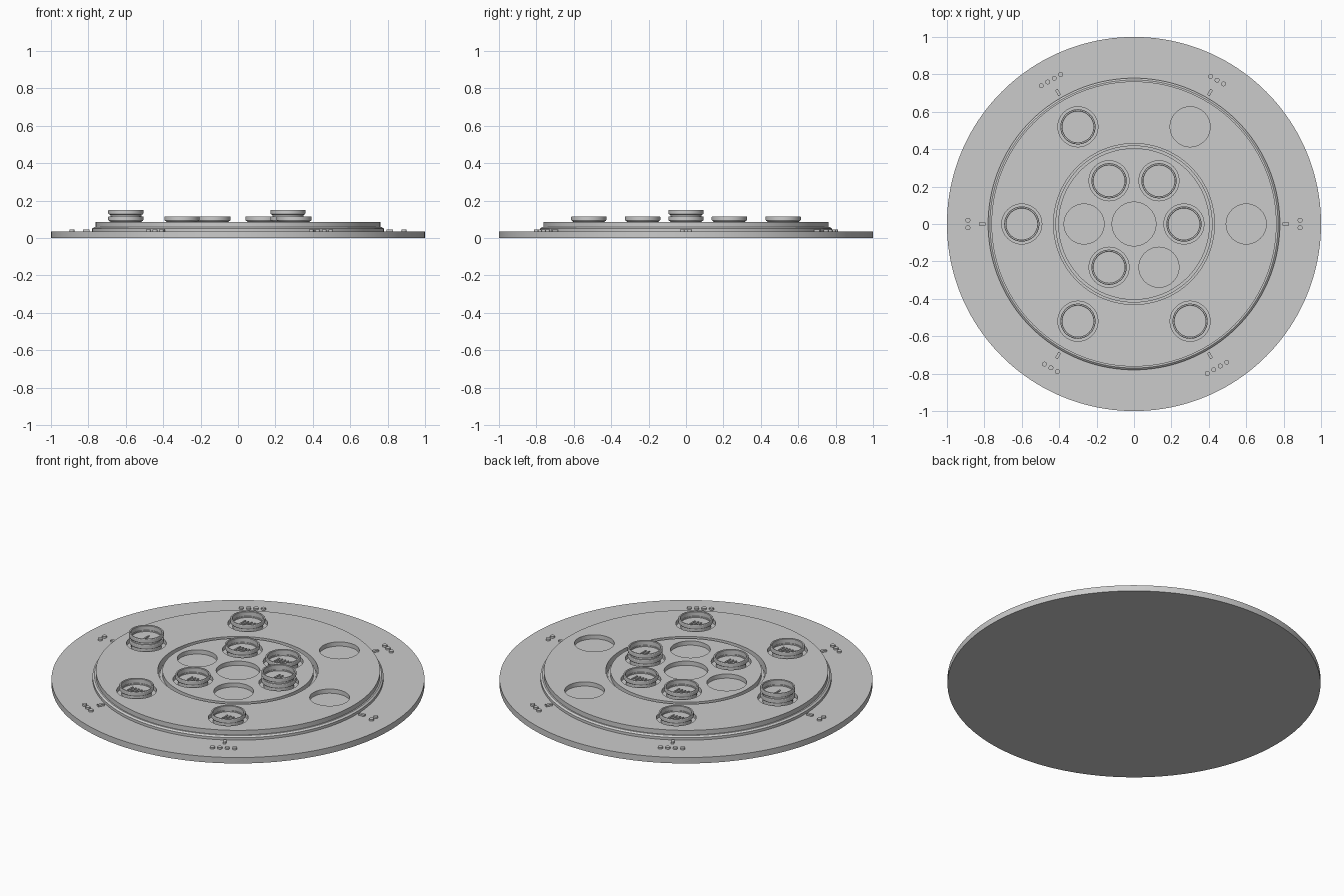
import bpy, bmesh, math
from mathutils import Matrix, Vector

cube = bpy.data.objects.get("Cube")
if cube:
    bpy.data.objects.remove(cube, do_unlink=True)

grey = bpy.data.materials.new("neutral grey")
grey.use_nodes = True
colour = (0.6, 0.6, 0.6, 1)
grey.diffuse_color = colour
grey.node_tree.nodes["Principled BSDF"].inputs["Base Color"].default_value = colour


def make_object(name, bm, smooth=True):
    bmesh.ops.recalc_face_normals(bm, faces=bm.faces)
    mesh = bpy.data.meshes.new(name)
    bm.to_mesh(mesh)
    bm.free()
    mesh.materials.append(grey)
    obj = bpy.data.objects.new(name, mesh)
    bpy.context.collection.objects.link(obj)
    if smooth:
        shade(obj)
    return obj


def activate(obj):
    bpy.ops.object.select_all(action='DESELECT')
    obj.select_set(True)
    bpy.context.view_layer.objects.active = obj


def shade(obj):
    activate(obj)
    bpy.ops.object.shade_smooth_by_angle(angle=math.radians(30))


def lathe(name, profile, steps, closed=False):
    """Spin an (r, z) profile about the z axis."""
    bm = bmesh.new()
    verts = [bm.verts.new((r, 0, z)) for r, z in profile]
    pairs = list(zip(verts, verts[1:]))
    if closed:
        pairs.append((verts[-1], verts[0]))
    edges = [bm.edges.new(p) for p in pairs]
    bmesh.ops.spin(bm, geom=verts + edges, cent=(0, 0, 0), axis=(0, 0, 1),
                   angle=math.tau, steps=steps, use_duplicate=False)
    bmesh.ops.remove_doubles(bm, verts=bm.verts, dist=1e-5)
    return make_object(name, bm)


def add_cylinder(bm, centre, radius, height, segments):
    bmesh.ops.create_cone(bm, cap_ends=True, segments=segments, radius1=radius,
                          radius2=radius, depth=height,
                          matrix=Matrix.Translation(centre))


def add_box(bm, centre, size, angle=0.0):
    m = (Matrix.Translation(centre) @ Matrix.Rotation(angle, 4, 'Z')
         @ Matrix.Diagonal((*size, 1)))
    bmesh.ops.create_cube(bm, size=1, matrix=m)


def polar(radius, degrees, z=0.0):
    a = math.radians(degrees)
    return Vector((radius * math.cos(a), radius * math.sin(a), z))


BASE_TOP, PLATE_TOP, FLOOR = 0.035, 0.085, 0.06
OUTER, INNER, POCKET = 0.6, 0.267, 0.107


def cut_pockets(obj, pockets):
    """Sink round pockets into the top of a plate."""
    bm = bmesh.new()
    for centre, radius in pockets:
        add_cylinder(bm, centre + Vector((0, 0, FLOOR + 0.05)), radius, 0.1, 64)
    cutter = make_object("pocket_cutter", bm, False)
    cutter.hide_render = True
    mod = obj.modifiers.new("pockets", 'BOOLEAN')
    mod.operation = 'DIFFERENCE'
    mod.solver = 'EXACT'
    mod.object = cutter
    activate(obj)
    bpy.ops.object.modifier_apply(modifier=mod.name)
    bpy.data.objects.remove(cutter, do_unlink=True)
    shade(obj)


# Base disc
lathe("base_disc", [(0, 0), (1, 0), (1, BASE_TOP), (0, BASE_TOP)], 160)

# Outer ring with stepped rim, inner disc sitting in its opening
ring = lathe("outer_ring", [(0.43, 0.033), (0.78, 0.033), (0.78, 0.05), (0.77, 0.058),
                            (0.762, 0.058), (0.762, PLATE_TOP), (0.43, PLATE_TOP)],
             144, closed=True)
cut_pockets(ring, [(polar(OUTER, 60 * i), POCKET) for i in range(6)])
disc = lathe("inner_disc", [(0, 0.033), (0.42, 0.033), (0.42, 0.058),
                            (0.405, 0.058), (0.405, PLATE_TOP), (0, PLATE_TOP)], 128)
cut_pockets(disc, [(polar(INNER, 60 * i), POCKET) for i in range(6)]
            + [(Vector((0, 0, 0)), 0.117)])

# Position ticks and counting dots around the base
for i in range(6):
    bm = bmesh.new()
    add_box(bm, polar(0.812, 60 * i, BASE_TOP + 0.004), (0.035, 0.016, 0.012),
            math.radians(60 * i))
    make_object(f"position_tick_{i + 1}", bm, False)
    bm = bmesh.new()
    count = 2 + i % 3
    along = polar(1, 60 * i + 90)
    for k in range(count):
        offset = along * (k - (count - 1) / 2) * 0.04
        add_cylinder(bm, polar(0.888, 60 * i, BASE_TOP + 0.004) + offset, 0.013, 0.012, 24)
    make_object(f"counting_dots_{i + 1}", bm)

# Stacking cup tokens: narrow foot, wide rim, recessed top
TOKEN_PROFILE = [(0, 0), (0.078, 0), (0.081, 0.003), (0.081, 0.028), (0.09, 0.031),
                 (0.094, 0.037), (0.094, 0.053), (0.092, 0.056), (0.085, 0.056),
                 (0.083, 0.054), (0.083, 0.021), (0, 0.021)]


def token(name, place, tally):
    cup = lathe(name, TOKEN_PROFILE, 64)
    cup.location = place
    if tally:
        bm = bmesh.new()
        for k in range(tally):
            x = (k - (tally - 1) / 2) * 0.02
            add_box(bm, (x, 0, 0.023), (0.008, 0.045, 0.008))
        bars = make_object(name + "_tally", bm, False)
        bars.location = place


# (orbit radius, angle, tally bars, stack height)
placements = [(OUTER, 120, 4, 1), (OUTER, 180, 1, 2), (OUTER, 240, 5, 1), (OUTER, 300, 3, 1),
              (INNER, 0, 2, 2), (INNER, 60, 5, 1), (INNER, 120, 4, 1), (INNER, 240, 3, 1)]
for n, (radius, angle, tally, stack) in enumerate(placements, 1):
    for level in range(stack):
        top = level == stack - 1
        token(f"token_{n}_level_{level + 1}",
              polar(radius, angle, FLOOR + 0.035 * level), tally if top else 0)
